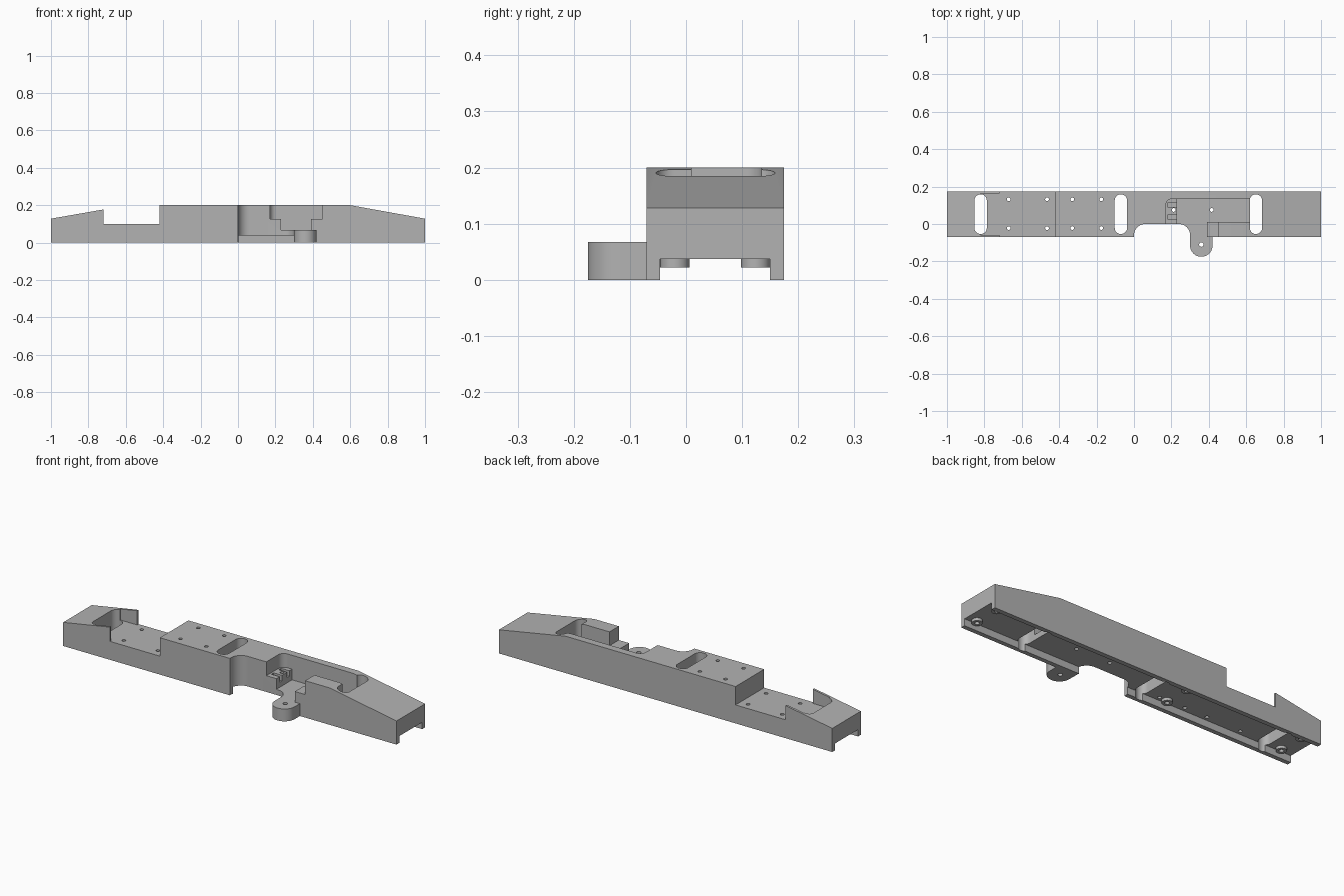
import bpy, bmesh, math

if "Cube" in bpy.data.objects:
    bpy.data.objects.remove(bpy.data.objects["Cube"], do_unlink=True)

grey = bpy.data.materials.new("machined grey")
grey.use_nodes = True
grey.diffuse_color = (0.45, 0.45, 0.45, 1)
grey.node_tree.nodes["Principled BSDF"].inputs["Base Color"].default_value = (0.45, 0.45, 0.45, 1)

FRONT, BACK = -0.07, 0.175
MID = (FRONT + BACK) / 2


def prism(name, outline, low, high, axis="z"):
    """Extrude an outline along z, or an xz outline along y."""
    bm = bmesh.new()
    place = (lambda a, b, c: (a, b, c)) if axis == "z" else (lambda a, b, c: (a, c, b))
    face = bm.faces.new([bm.verts.new(place(a, b, low)) for a, b in outline])
    moved = bmesh.ops.extrude_face_region(bm, geom=[face])["geom"]
    shift = place(0, 0, high - low)
    bmesh.ops.translate(bm, vec=shift, verts=[v for v in moved if isinstance(v, bmesh.types.BMVert)])
    bmesh.ops.recalc_face_normals(bm, faces=bm.faces)
    mesh = bpy.data.meshes.new(name)
    bm.to_mesh(mesh)
    bm.free()
    mesh.materials.append(grey)
    obj = bpy.data.objects.new(name, mesh)
    bpy.context.scene.collection.objects.link(obj)
    return obj


def rounded(x0, x1, y0, y1, radii, steps=10):
    """Rectangle with radii for the corners: left front, right front, right back, left back."""
    points = []
    corners = [(x0, y0, 1, 1), (x1, y0, -1, 1), (x1, y1, -1, -1), (x0, y1, 1, -1)]
    for i, ((x, y, sx, sy), r) in enumerate(zip(corners, radii)):
        if r == 0:
            points.append((x, y))
            continue
        for k in range(steps + 1):
            a = math.pi * (1 + i / 2 + k / steps / 2)
            points.append((x + sx * r + r * math.cos(a), y + sy * r + r * math.sin(a)))
    return points


def box(name, x0, x1, y0, y1, z0, z1, radii=(0, 0, 0, 0)):
    return prism(name, rounded(x0, x1, y0, y1, radii), z0, z1)


def cylinder(name, x, y, r, z0, z1, n=28):
    ring = [(x + r * math.cos(2 * math.pi * k / n), y + r * math.sin(2 * math.pi * k / n)) for k in range(n)]
    return prism(name, ring, z0, z1)


def combine(target, tools, operation):
    """Apply a chain of booleans, then discard the helpers."""
    for tool in tools:
        tool.hide_render = True
        mod = target.modifiers.new(tool.name, "BOOLEAN")
        mod.operation, mod.object, mod.solver = operation, tool, "EXACT"
    graph = bpy.context.evaluated_depsgraph_get()
    graph.update()
    mesh = bpy.data.meshes.new_from_object(target.evaluated_get(graph))
    target.modifiers.clear()
    target.data = mesh
    for tool in tools:
        bpy.data.objects.remove(tool, do_unlink=True)


# Long body with sloped ends and a dropped deck
body = prism("rail_body", [(-1, 0), (1, 0), (1, 0.128), (0.6, 0.2), (-0.42, 0.2), (-0.42, 0.1),
                           (-0.72, 0.1), (-0.72, 0.177), (-1, 0.128)], FRONT, BACK, "y")

# Underside channel, front notch and stepped pocket
cuts = [
    box("channel", -1.1, 1.1, -0.046, 0.15, -0.1, 0.037),
    box("front_notch", 0, 0.3, -0.2, 0, -0.1, 0.3, (0, 0, 0.06, 0.06)),
    box("upper_pocket", 0.17, 0.3, -0.01, 0.135, 0.125, 0.3, (0, 0, 0, 0.035)),
    box("deep_pocket", 0.23, 0.65, 0.01, 0.135, 0.067, 0.3),
    box("front_opening", 0.23, 0.39, -0.1, 0.05, 0.067, 0.3),
    box("front_ledge", 0.25, 0.452, -0.1, 0.05, 0.125, 0.3),
    box("end_recess", -0.82, -0.70, -0.058, 0.163, 0.1, 0.3),
]
# Small grooves across the pocket step
for y in (0.028, 0.092):
    cuts.append(box("step_groove", 0.18, 0.24, y, y + 0.02, 0.095, 0.14))
# Rounded through slots
for x in (-0.82, -0.07, 0.652):
    cuts.append(box("slot", x - 0.033, x + 0.033, MID - 0.106, MID + 0.106, -0.1, 0.3, (0.0325,) * 4))
# Screw holes
for x in (-0.67, -0.465, -0.33, -0.175):
    for y in (-0.022, 0.132):
        cuts.append(cylinder("screw_hole", x, y, 0.01, -0.1, 0.3, 16))
for x in (0.212, 0.415):
    cuts.append(cylinder("pocket_hole", x, 0.075, 0.01, -0.1, 0.3, 16))
combine(body, cuts, "DIFFERENCE")

# Rounded mounting ear with a hole
ear = box("mounting_ear", 0.3, 0.42, -0.175, -0.0699, 0, 0.067, (0.0595, 0.0595, 0, 0))
combine(ear, [cylinder("ear_hole", 0.36, -0.11, 0.012, -0.1, 0.3, 16)], "DIFFERENCE")

# Drilled bosses under the channel roof
parts = [body, ear]
for x in (-0.92, -0.22, 0.945):
    for y in (-0.02, 0.124):
        boss = cylinder("underside_boss", x, y, 0.026, 0.022, 0.038)
        combine(boss, [cylinder("boss_hole", x, y, 0.012, 0, 0.036, 16)], "DIFFERENCE")
        parts.append(boss)

# Smooth curved walls while keeping crisp edges
for obj in bpy.context.selected_objects:
    obj.select_set(False)
for obj in parts:
    obj.select_set(True)
bpy.context.view_layer.objects.active = body
bpy.ops.object.shade_smooth_by_angle(angle=math.radians(25))
